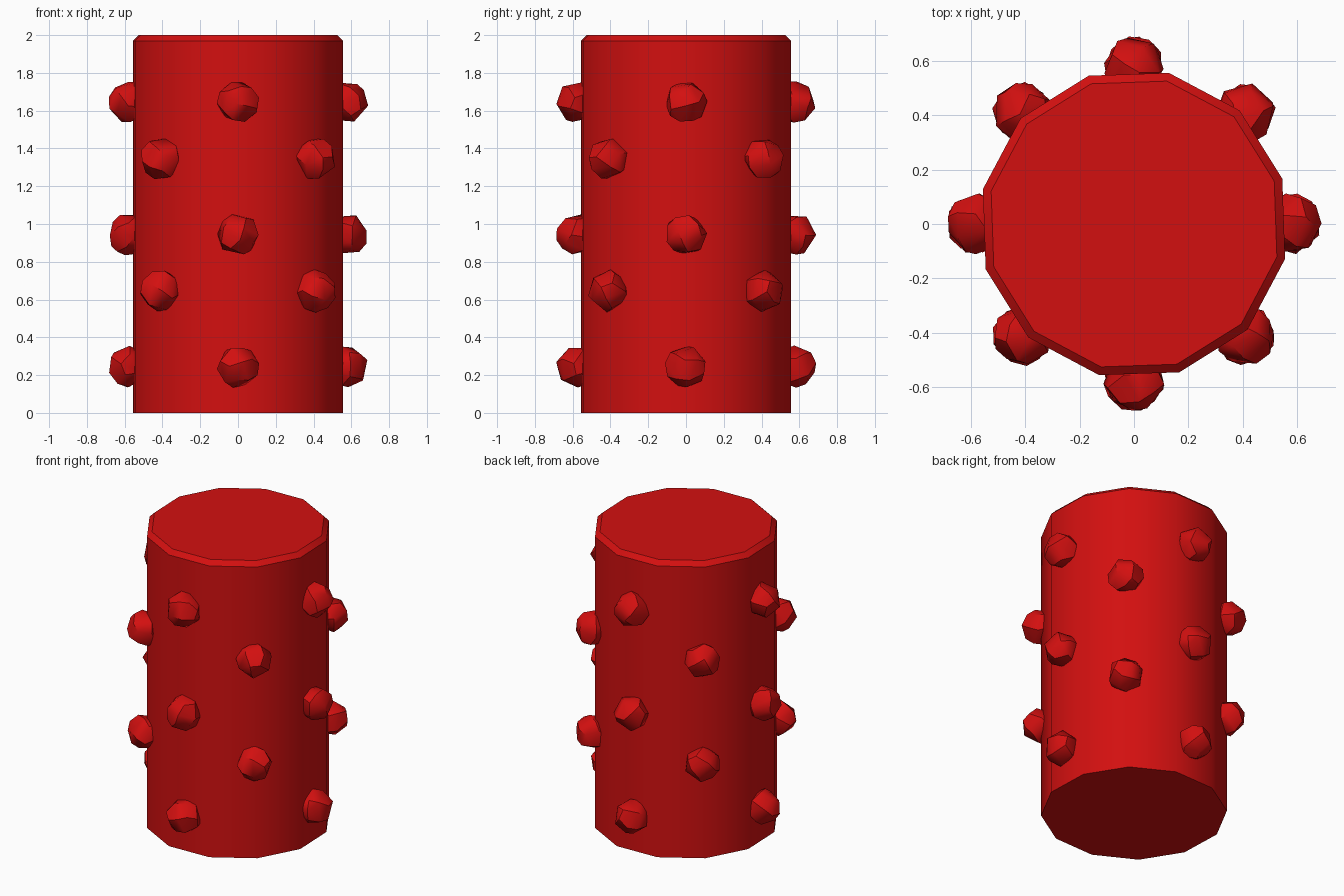
import bpy
import math
import random

random.seed(4)
cube = bpy.data.objects.get("Cube")
if cube:
    bpy.data.objects.remove(cube, do_unlink=True)

# One red for everything
red = bpy.data.materials.new("red")
red.use_nodes = True
colour = (0.65, 0.005, 0.005, 1)
red.diffuse_color = colour
red.node_tree.nodes["Principled BSDF"].inputs["Base Color"].default_value = colour


def finish(obj, name, angle):
    obj.name = name
    obj.data.materials.append(red)
    bpy.ops.object.shade_smooth_by_angle(angle=math.radians(angle))


# Twelve-sided body with a narrow chamfer round the top rim
bpy.ops.mesh.primitive_cylinder_add(vertices=12, radius=0.57, depth=2,
                                    end_fill_type='NGON', location=(0, 0, 1))
body = bpy.context.object
mesh = body.data
weights = mesh.attributes.new("bevel_weight_edge", 'FLOAT', 'EDGE')
for edge in mesh.edges:
    if all(mesh.vertices[v].co.z > 0.9 for v in edge.vertices):
        weights.data[edge.index].value = 1
chamfer = body.modifiers.new("rim_chamfer", 'BEVEL')
chamfer.limit_method = 'WEIGHT'
chamfer.width = 0.03
chamfer.segments = 1
bpy.ops.object.modifier_apply(modifier=chamfer.name)
body.rotation_euler.z = math.radians(17)
finish(body, "body", 35)


# Coarse faceted knobs, half sunk into the wall
def knob(name, angle, height):
    bpy.ops.mesh.primitive_ico_sphere_add(
        subdivisions=2, radius=0.109,
        location=(0.578 * math.cos(angle), 0.578 * math.sin(angle), height))
    obj = bpy.context.object
    obj.rotation_euler = [random.uniform(0, math.tau) for _ in range(3)]
    thin = obj.modifiers.new("coarsen", 'DECIMATE')
    thin.ratio = 0.5
    bpy.ops.object.modifier_apply(modifier=thin.name)
    finish(obj, name, 35)


# Five staggered rings of four knobs
for ring in range(5):
    height = 0.245 + 0.35 * ring + (0.05 if ring % 2 else 0)
    for side in range(4):
        angle = side * math.pi / 2 + (math.pi / 4 if ring % 2 else 0)
        knob(f"knob_ring_{ring + 1}_{side + 1}", angle, height)
